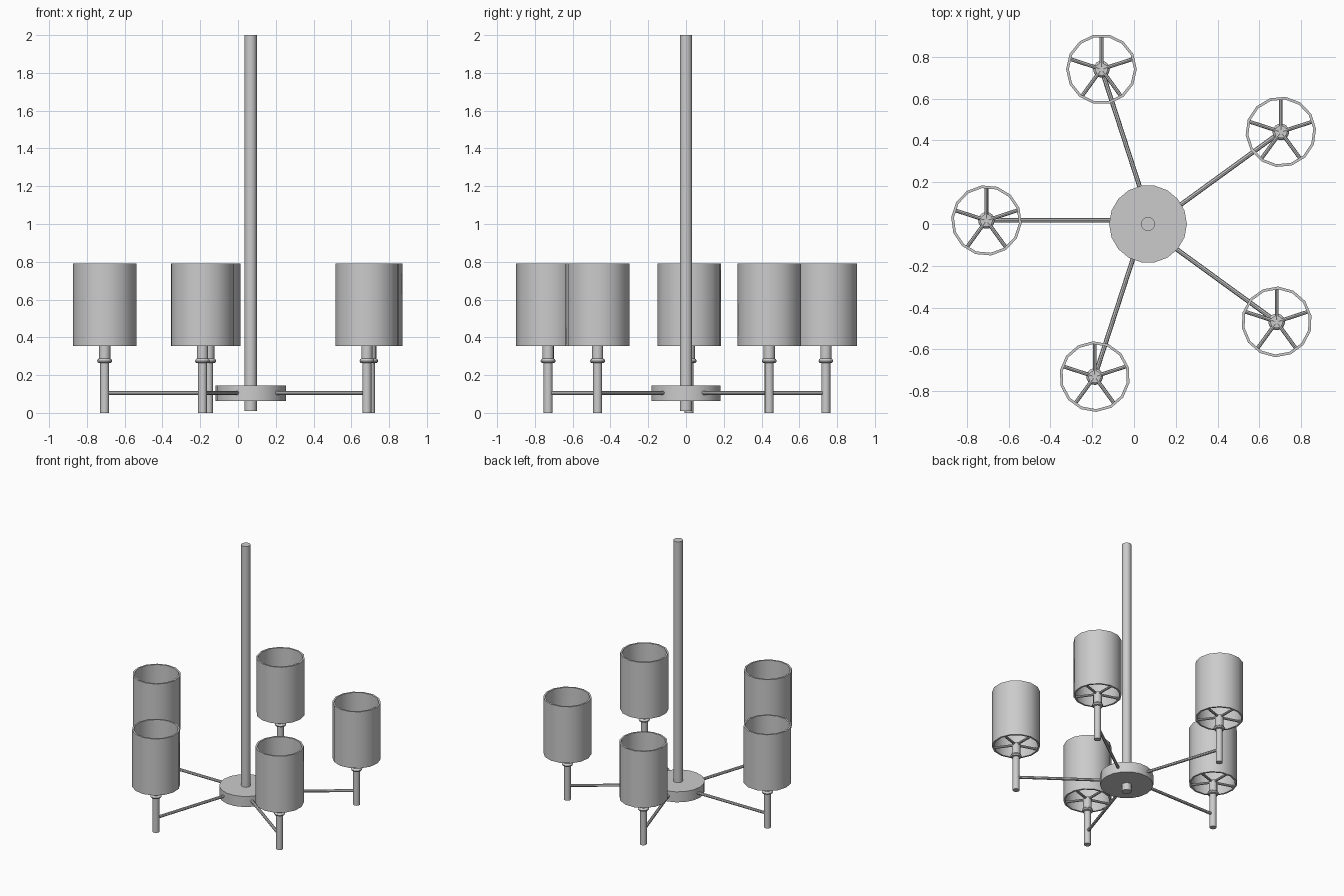
import bpy, bmesh, math
from math import sin, cos, pi, radians
from mathutils import Matrix, Vector

if "Cube" in bpy.data.objects:
    bpy.data.objects.remove(bpy.data.objects["Cube"])

HUB_X = 0.067
ARMS = 5


def lathe(bm, profile, sides, center=(0, 0), phase=0.0, closed=False):
    """Revolve (radius, z) points; open profiles get end caps."""
    rings = []
    for r, z in profile:
        rings.append([bm.verts.new((center[0] + r * cos(phase + 2 * pi * i / sides),
                                    center[1] + r * sin(phase + 2 * pi * i / sides), z))
                      for i in range(sides)])
    pairs = list(zip(rings, rings[1:]))
    if closed:
        pairs.append((rings[-1], rings[0]))
    for a, b in pairs:
        for i in range(sides):
            j = (i + 1) % sides
            bm.faces.new((a[i], a[j], b[j], b[i]))
    if not closed:
        bm.faces.new(rings[0][::-1])
        bm.faces.new(rings[-1])


def bar(bm, a, b, radius, sides=8):
    """Round bar between two points."""
    a, b = Vector(a), Vector(b)
    d = b - a
    m = Matrix.Translation((a + b) / 2) @ d.to_track_quat('Z', 'Y').to_matrix().to_4x4()
    bmesh.ops.create_cone(bm, cap_ends=True, segments=sides, radius1=radius,
                          radius2=radius, depth=d.length, matrix=m)


def finish(name, bm):
    bmesh.ops.recalc_face_normals(bm, faces=bm.faces)
    me = bpy.data.meshes.new(name)
    bm.to_mesh(me)
    bm.free()
    ob = bpy.data.objects.new(name, me)
    bpy.context.collection.objects.link(ob)
    bpy.ops.object.select_all(action='DESELECT')
    ob.select_set(True)
    bpy.context.view_layer.objects.active = ob
    bpy.ops.object.shade_smooth_by_angle(angle=radians(35))


# Hanging rod
bm = bmesh.new()
lathe(bm, [(0.033, 0.01), (0.033, 2.0)], 16, (HUB_X, 0))
finish("hanging_rod", bm)

# Hub disc
bm = bmesh.new()
lathe(bm, [(0.186, 0.064), (0.186, 0.145)], 18, (HUB_X, 0))
finish("hub_disc", bm)

for k in range(ARMS):
    ang = radians(108 + 72 * k)
    d = Vector((cos(ang), sin(ang), 0))
    side = Vector((sin(ang), -cos(ang), 0)) * 0.017   # arms sit slightly off the radius
    base = Vector((HUB_X, 0, 0)) + side
    c = base + d * 0.773
    phase = radians(72 * k)

    # Arm from hub to stem
    bm = bmesh.new()
    up = Vector((0, 0, 0.106))
    bar(bm, base + d * 0.12 + up, c + up, 0.011)
    finish(f"arm_{k + 1}", bm)

    # Stem with collar and lamp socket
    bm = bmesh.new()
    lathe(bm, [(0.024, 0), (0.024, 0.263), (0.036, 0.266), (0.040, 0.275), (0.036, 0.284),
               (0.030, 0.288), (0.030, 0.372)], 14, c.xy, phase)
    finish(f"stem_{k + 1}", bm)

    # Shade, an open tube with a thin wall
    bm = bmesh.new()
    lathe(bm, [(0.169, 0.355), (0.169, 0.79), (0.156, 0.79), (0.156, 0.355)],
          14, c.xy, phase, closed=True)
    finish(f"shade_{k + 1}", bm)

    # Spokes carrying the shade
    bm = bmesh.new()
    for s in range(5):
        t = radians(90 + 72 * s)
        e = Vector((cos(t), sin(t), 0))
        z = Vector((0, 0, 0.365))
        bar(bm, c + e * 0.01 + z, c + e * 0.16 + z, 0.009)
    finish(f"shade_spokes_{k + 1}", bm)
